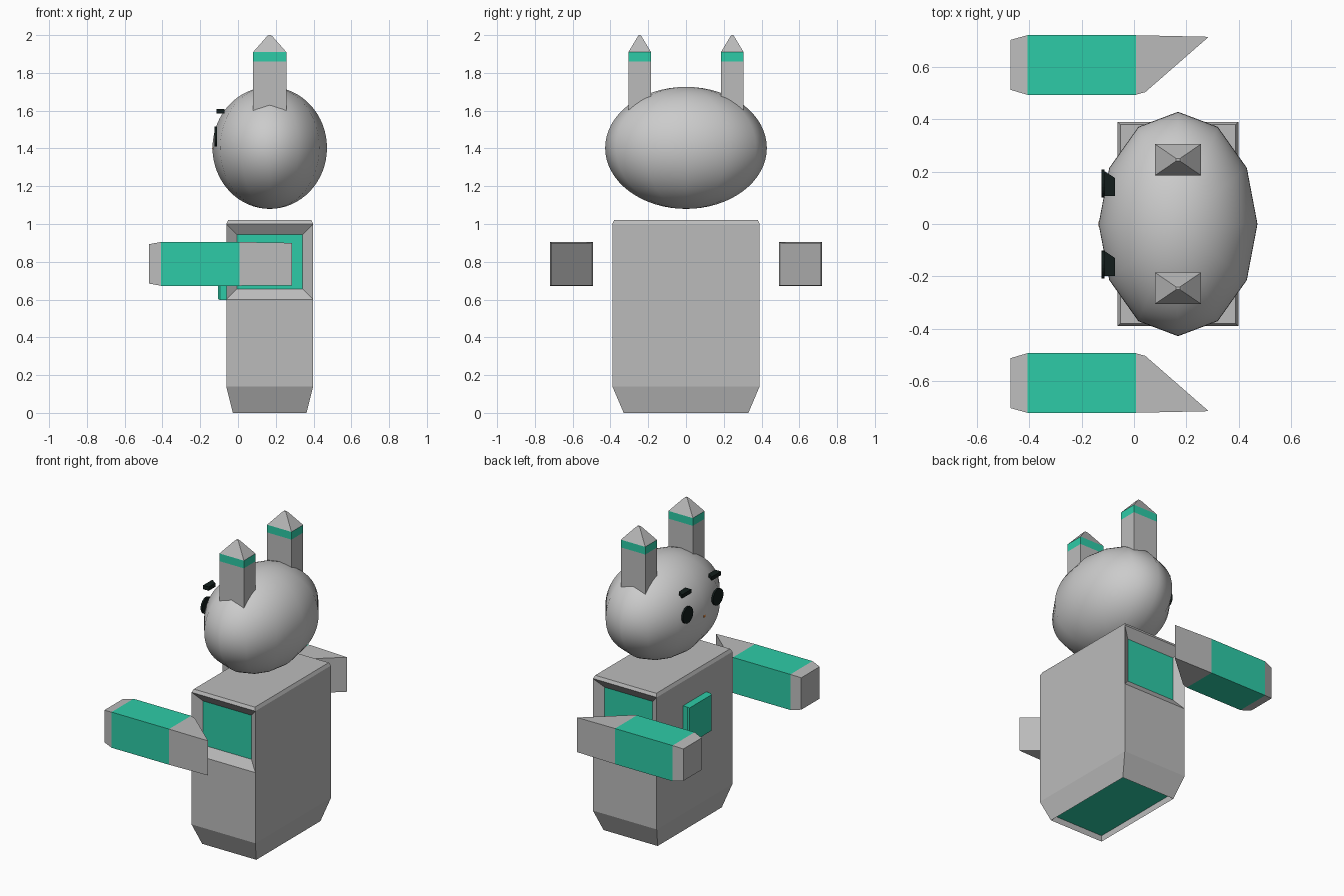
import bpy, bmesh, math

if "Cube" in bpy.data.objects:
    bpy.data.objects.remove(bpy.data.objects["Cube"])


def material(name, rgb):
    m = bpy.data.materials.new(name)
    m.diffuse_color = (*rgb, 1)
    m.use_nodes = True
    m.node_tree.nodes["Principled BSDF"].inputs["Base Color"].default_value = m.diffuse_color
    return m


GREY = material("grey", (0.5, 0.5, 0.5))
TEAL = material("teal", (0.027, 0.6, 0.386))
BLACK = material("black", (0.006, 0.012, 0.011))
ORANGE = material("orange", (0.7, 0.2, 0.03))


def finish(bm, name, mats):
    mesh = bpy.data.meshes.new(name)
    bm.to_mesh(mesh)
    bm.free()
    for m in mats:
        mesh.materials.append(m)
    ob = bpy.data.objects.new(name, mesh)
    bpy.context.collection.objects.link(ob)
    return ob


def loft(rings, teal_bands=(), teal_start=False):
    """Skin a list of point rings, cap both ends, tint chosen bands."""
    bm = bmesh.new()
    vs = [[bm.verts.new(p) for p in r] for r in rings]
    n = len(rings[0])
    for i in range(len(vs) - 1):
        for j in range(n):
            k = (j + 1) % n
            f = bm.faces.new((vs[i][j], vs[i][k], vs[i + 1][k], vs[i + 1][j]))
            f.material_index = int(i in teal_bands)
    bm.faces.new(vs[0][::-1]).material_index = int(teal_start)
    bm.faces.new(vs[-1])
    bmesh.ops.recalc_face_normals(bm, faces=bm.faces)
    return bm


def rect_z(cx, cy, hx, hy, z):
    return [(cx + a * hx, cy + b * hy, z) for a, b in ((-1, -1), (1, -1), (1, 1), (-1, 1))]


# Body: hollow teal base, bevelled ends, sunken teal shoulder sockets
bm = loft([rect_z(0.168, 0, hx, hy, z) for hx, hy, z in (
    (0.195, 0.33, 0.04), (0.195, 0.33, 0), (0.23, 0.39, 0.14),
    (0.23, 0.39, 0.6), (0.23, 0.39, 1.0), (0.22, 0.38, 1.02))], teal_start=True)
sockets = [f for f in bm.faces
           if abs(f.normal.y) > 0.9 and 0.7 < f.calc_center_median().z < 0.9]
bmesh.ops.inset_individual(bm, faces=sockets, thickness=0.08, depth=-0.04)
for f in sockets:
    f.material_index = 1
finish(bm, "body", [GREY, TEAL])

# Chest plate, slightly bevelled
finish(loft([[(x, a * y, 0.72 + b * z) for a, b in ((-1, -1), (1, -1), (1, 1), (-1, 1))]
             for x, y, z in ((-0.06, 0.12, 0.122), (-0.095, 0.12, 0.122), (-0.105, 0.113, 0.117))]),
       "chest_plate", [TEAL])


# Arms: bevelled hand, teal sleeve, slanted shoulder; ears: teal band and pointed tip
def arm_ring(s, x_in, x_out, y_in, y_out, z0, z1):
    return [(x_in, s * y_in, z0), (x_out, s * y_out, z0),
            (x_out, s * y_out, z1), (x_in, s * y_in, z1)]


for s, side in ((-1, "right"), (1, "left")):
    rings = [arm_ring(s, *r) for r in (
        (-0.472, -0.472, 0.512, 0.702, 0.685, 0.893),
        (-0.407, -0.407, 0.493, 0.72, 0.673, 0.905),
        (0.007, 0.007, 0.493, 0.72, 0.673, 0.905),
        (0.043, 0.285, 0.503, 0.714, 0.675, 0.9))]
    finish(loft(rings, (1,)), side + "_arm", [GREY, TEAL])

    ear = [rect_z(0.168, s * 0.245, 0.088 * k, 0.06 * k, z) for k, z in (
        (1, 1.55), (1, 1.86), (1, 1.91), (0.2, 1.99), (0.08, 2.0))]
    finish(loft(ear, (1,)), side + "_ear", [GREY, TEAL])

    # Eye discs
    bpy.ops.mesh.primitive_cylinder_add(vertices=24, radius=0.053, depth=0.012,
                                        location=(-0.118, s * 0.155, 1.463),
                                        rotation=(0, math.pi / 2, 0))
    eye = bpy.context.object
    eye.name = side + "_eye"
    eye.data.materials.append(BLACK)

    # Brows: the same slanted block repeated, not mirrored
    y = 0 if s > 0 else -0.305
    brow = [(-0.113, 0.202), (-0.072, 0.175), (-0.072, 0.107), (-0.113, 0.107)]
    finish(loft([[(a, b + y, z) for a, b in brow] for z in (1.585, 1.61)]),
           side + "_brow", [BLACK])

# Head: twelve-sided smooth ellipsoid
bpy.ops.mesh.primitive_uv_sphere_add(segments=12, ring_count=32, radius=1,
                                     location=(0.168, 0, 1.403))
head = bpy.context.object
head.name = "head"
head.scale = (0.303, 0.428, 0.323)
bpy.ops.object.shade_smooth()

# Nose
bpy.ops.mesh.primitive_uv_sphere_add(segments=8, ring_count=6, radius=0.013,
                                     location=(-0.13, 0, 1.4))
nose = bpy.context.object
nose.name = "nose"
nose.scale.x = 0.5
nose.data.materials.append(ORANGE)
